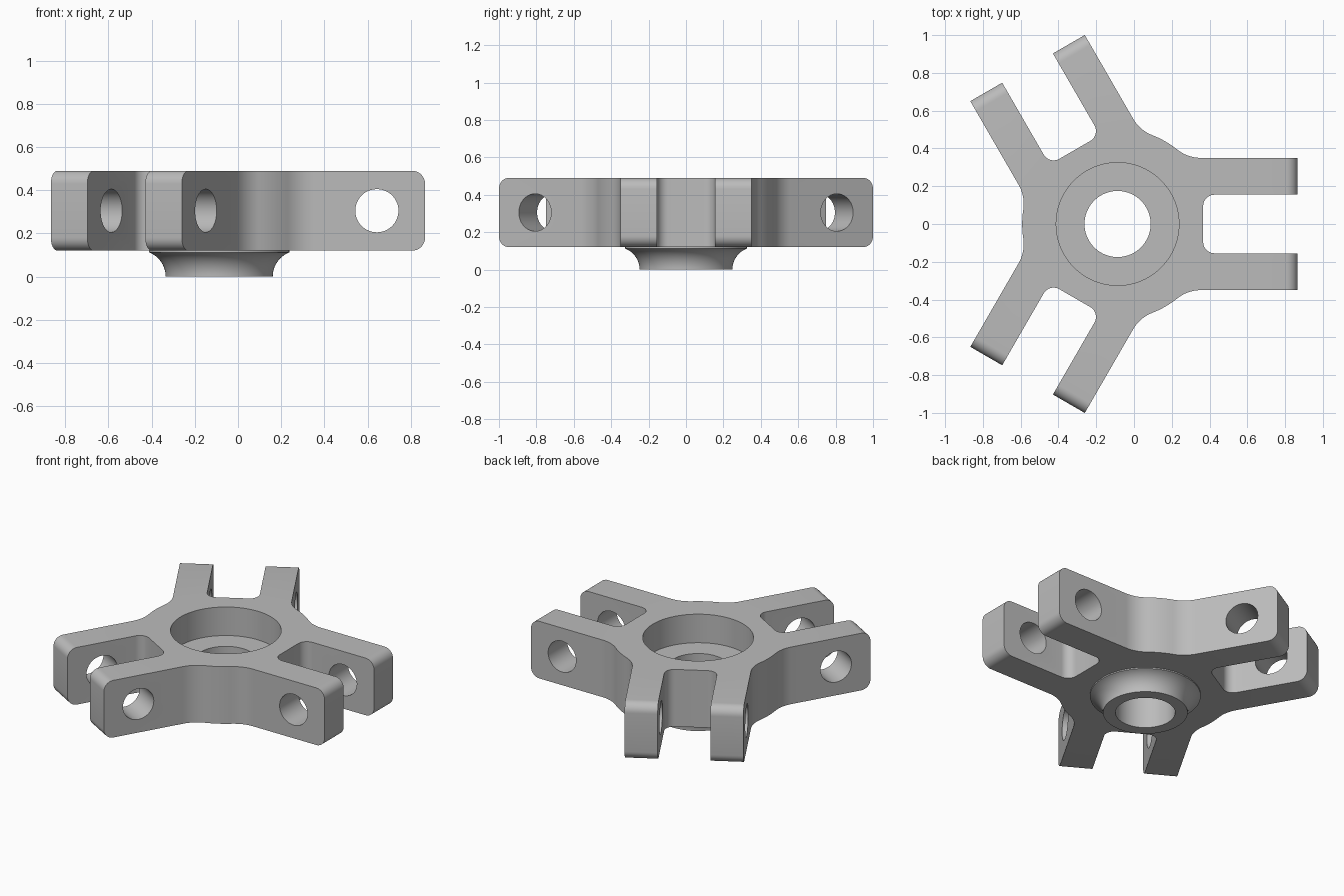
import bpy, bmesh
from math import sin, cos, pi, radians, atan2, sqrt
from mathutils import Matrix, Vector

cube = bpy.data.objects.get("Cube")
if cube:
    bpy.data.objects.remove(cube)

CX = -0.087                  # hub axis
BOTTOM, TOP = 0.12, 0.49     # plate heights
END, INNER, OUTER = 0.953, 0.155, 0.35   # arm tip and arm side offsets
SLOT, SLOT_R = 0.453, 0.06   # slot floor and its corner radius
HUB, BLEND = 0.505, 0.2      # hub radius and blend into the arms
BORE, RECESS, FLOOR = 0.175, 0.325, 0.305


def arc(cx, cy, r, a0, a1, n):
    return [(cx + r * cos(a0 + (a1 - a0) * i / n),
             cy + r * sin(a0 + (a1 - a0) * i / n)) for i in range(n + 1)]


def make_object(name, bm):
    bmesh.ops.recalc_face_normals(bm, faces=bm.faces[:])
    mesh = bpy.data.meshes.new(name)
    bm.to_mesh(mesh)
    bm.free()
    obj = bpy.data.objects.new(name, mesh)
    bpy.context.collection.objects.link(obj)
    return obj


def lathe(name, profile, steps=96):
    """Closed solid turned about the hub axis."""
    bm = bmesh.new()
    rings = [[bm.verts.new((CX + r * cos(2 * pi * i / steps),
                            r * sin(2 * pi * i / steps), z))
              for i in range(steps)] for r, z in profile]
    for low, high in zip(rings, rings[1:]):
        for i in range(steps):
            j = (i + 1) % steps
            bm.faces.new((low[i], low[j], high[j], high[i]))
    bm.faces.new(rings[0])
    bm.faces.new(rings[-1])
    return make_object(name, bm)


# Half outline of one forked arm, mirrored and repeated three times
bx = sqrt((HUB + BLEND) ** 2 - (OUTER + BLEND) ** 2)
turn = atan2(OUTER + BLEND, bx)
half = arc(SLOT + SLOT_R, INNER - SLOT_R, SLOT_R, pi, pi / 2, 8)
half += [(END, INNER), (END, OUTER)]
half += arc(bx, OUTER + BLEND, BLEND, 1.5 * pi, pi + turn, 10)
half += arc(0, 0, HUB, turn, pi / 3, 4)[1:]
sector = [(x, -y) for x, y in reversed(half)][1:] + half

bm = bmesh.new()
outline = []
spins = [Matrix.Rotation(radians(120 * k), 4, "Z") for k in range(3)]
for spin in spins:
    for x, y in sector:
        p = spin @ Vector((x, y, BOTTOM))
        outline.append(bm.verts.new((p.x + CX, p.y, p.z)))
base = bm.faces.new(outline)
lifted = bmesh.ops.extrude_face_region(bm, geom=[base], use_keep_orig=True)
bmesh.ops.translate(bm, vec=(0, 0, TOP - BOTTOM),
                    verts=[g for g in lifted["geom"] if isinstance(g, bmesh.types.BMVert)])

# Round the upper and lower edges of the arm tips
axes = [spin @ Vector((1, 0, 0)) for spin in spins]


def at_tip(v):
    p = v.co - Vector((CX, 0, 0))
    return any(abs(p.dot(a) - END) < 0.001 for a in axes)


tips = [e for e in bm.edges if all(at_tip(v) for v in e.verts)
        and abs(e.verts[0].co.z - e.verts[1].co.z) < 0.001]
bmesh.ops.bevel(bm, geom=tips, offset=0.06, offset_type="OFFSET",
                segments=8, profile=0.5, affect="EDGES")
body = make_object("three_arm_hub", bm)

# Flared boss under the hub
flare = arc(0.368, 0, 0.12, pi, pi - 1.205, 12)
boss = lathe("flared_boss", flare + [(RECESS, 0.2)])

# Stepped bore through the hub
bore = lathe("bore_cutter", [(BORE, -0.1), (BORE, FLOOR), (RECESS, FLOOR), (RECESS, 0.6)])
tools = [(boss, "UNION"), (bore, "DIFFERENCE")]

# Pin holes across each fork
for spin in spins:
    bm = bmesh.new()
    place = (Matrix.Translation((CX, 0, 0)) @ spin
             @ Matrix.Translation((0.73, 0, 0.305)) @ Matrix.Rotation(pi / 2, 4, "X"))
    bmesh.ops.create_cone(bm, cap_ends=True, segments=48, radius1=0.1,
                          radius2=0.1, depth=0.9, matrix=place)
    tools.append((make_object("pin_hole_cutter", bm), "DIFFERENCE"))

bpy.context.view_layer.objects.active = body
for tool, operation in tools:
    mod = body.modifiers.new(operation.lower(), "BOOLEAN")
    mod.operation = operation
    mod.solver = "EXACT"
    mod.object = tool
    bpy.ops.object.modifier_apply(modifier=mod.name)
    bpy.data.objects.remove(tool)

# Plain grey metal
grey = bpy.data.materials.new("grey_metal")
grey.use_nodes = True
color = (0.5, 0.5, 0.5, 1)
grey.diffuse_color = color
grey.node_tree.nodes["Principled BSDF"].inputs["Base Color"].default_value = color
body.data.materials.clear()
body.data.materials.append(grey)

bpy.ops.object.select_all(action="DESELECT")
body.select_set(True)
bpy.ops.object.shade_smooth_by_angle(angle=radians(30))
